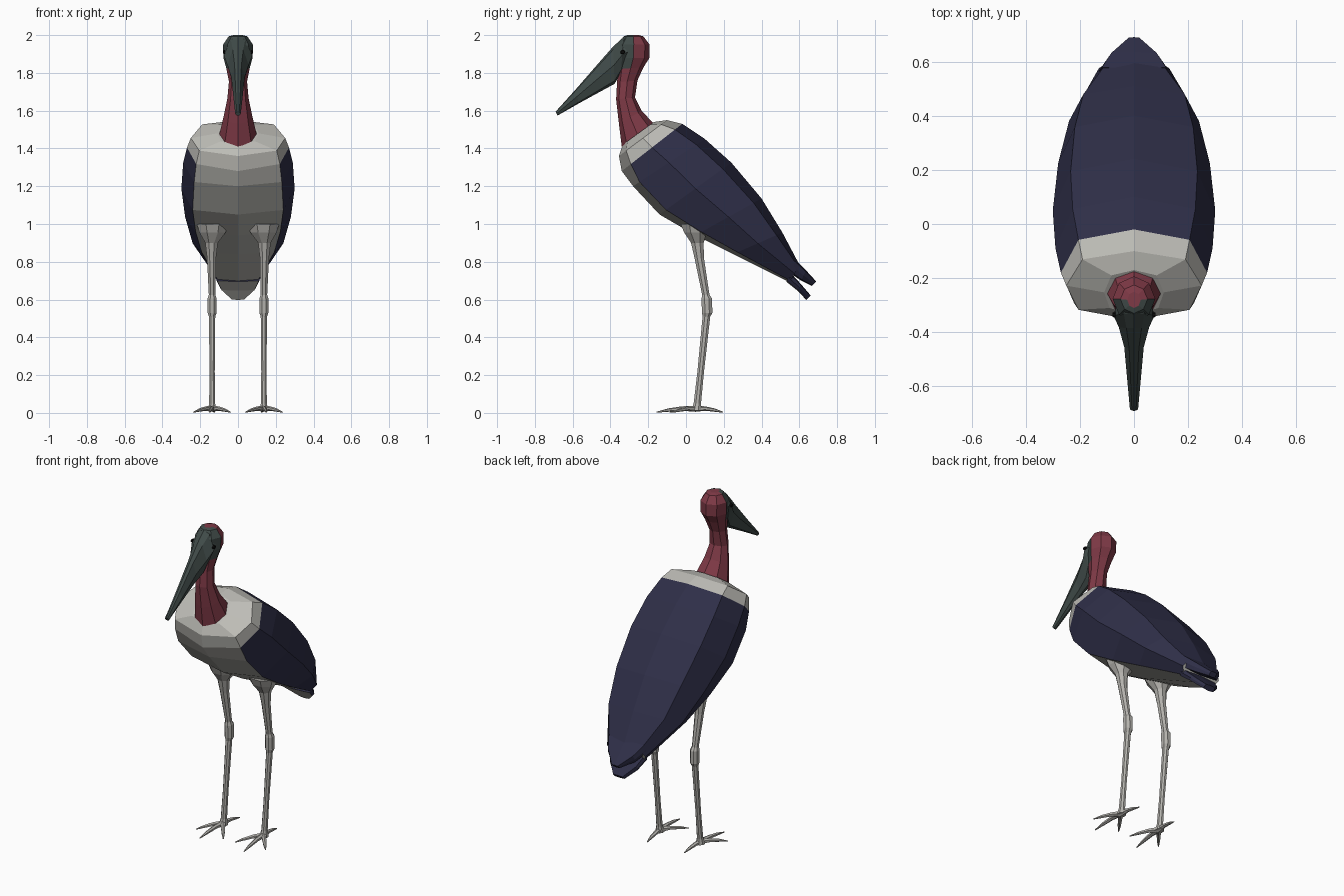
import bpy, bmesh, math
from mathutils import Vector

if "Cube" in bpy.data.objects:
    bpy.data.objects.remove(bpy.data.objects["Cube"])


def material(name, rgb):
    m = bpy.data.materials.new(name)
    m.diffuse_color = (*[(c / 255) ** 2.2 for c in rgb], 1)
    m.use_nodes = True
    m.node_tree.nodes["Principled BSDF"].inputs["Base Color"].default_value = m.diffuse_color
    return m


WHITE = material("pale feather", (188, 187, 181))
NAVY = material("dark blue feather", (50, 50, 73))
RED = material("bare red skin", (126, 60, 72))
GREY = material("slate bill", (66, 76, 74))
LEG = material("leg grey", (178, 176, 171))
BLACK = material("eye black", (20, 20, 20))


def loft(name, rings, mats, rule=None):
    """Skin a list of equal-length rings and cap both ends."""
    bm = bmesh.new()
    vs = [[bm.verts.new(p) for p in r] for r in rings]
    n = len(vs[0])
    faces = []
    for i in range(len(vs) - 1):
        for j in range(n):
            k = (j + 1) % n
            f = bm.faces.new((vs[i][j], vs[i][k], vs[i + 1][k], vs[i + 1][j]))
            faces.append((f, i, j))
    bm.faces.new(vs[0])
    bm.faces.new(vs[-1][::-1])
    bmesh.ops.recalc_face_normals(bm, faces=bm.faces)
    bm.normal_update()
    if rule:
        for f, i, j in faces:
            f.material_index = rule(f, i, j)
    me = bpy.data.meshes.new(name)
    bm.to_mesh(me)
    bm.free()
    for m in mats:
        me.materials.append(m)
    ob = bpy.data.objects.new(name, me)
    bpy.context.collection.objects.link(ob)
    return ob


def section(ya, za, yb, zb, w, profile):
    """Symmetric eight-point ring between a top and a bottom point."""
    half = [(w * x, ya + (yb - ya) * t, za + (zb - za) * t) for t, x in profile]
    return half + [(-x, y, z) for x, y, z in half[-2:0:-1]]


def ellipse(c, u, v, n=8):
    c, u, v = Vector(c), Vector(u), Vector(v)
    return [c + u * math.cos(a) + v * math.sin(a)
            for a in (2 * math.pi * (i + .5) / n for i in range(n))]


# Body: pale collar, dark back and wings, pale belly
FRONT = [(0, 0), (.12, .76), (.5, 1), (.85, .82), (1, 0)]
REAR = [(0, 0), (.12, .78), (.5, 1), (.91, .8), (1, 0)]
body = [
    (-.17, 1.54, -.335, 1.42, .11, FRONT),
    (-.10, 1.55, -.355, 1.36, .25, FRONT),
    (-.02, 1.53, -.34, 1.28, .27, FRONT),
    (.10, 1.45, -.28, 1.20, .29, REAR),
    (.24, 1.325, -.14, 1.05, .30, REAR),
    (.40, 1.135, .05, .94, .28, REAR),
    (.51, .955, .25, .84, .24, REAR),
    (.60, .785, .55, .69, .13, REAR),
]
loft("body", [section(*s) for s in body], [WHITE, NAVY],
     lambda f, i, j: 1 if i > 1 and j not in (3, 4) else 0)

# Split tail
TAIL = [(0, 0), (.1, .92), (.5, 1), (.9, .92), (1, 0)]
upper = [(.58, .81, .55, .74, .13), (.635, .755, .61, .70, .09), (.69, .695, .667, .672, .022)]
lower = [(.56, .735, .53, .695, .12), (.61, .68, .59, .647, .095), (.66, .622, .637, .598, .035)]
loft("upper_tail", [section(*s, TAIL) for s in upper], [NAVY])
loft("lower_tail", [section(*s, TAIL) for s in lower], [NAVY, WHITE],
     lambda f, i, j: 1 if j in (3, 4) else 0)

# Neck and head, with a slate face
ROUND = [(0, 0), (.15, .7), (.5, 1), (.85, .7), (1, 0)]
neck = [
    (-.17, 1.53, -.34, 1.41, .10), (-.235, 1.60, -.355, 1.53, .077),
    (-.27, 1.67, -.37, 1.66, .056), (-.257, 1.76, -.365, 1.75, .048),
    (-.225, 1.83, -.36, 1.82, .062), (-.193, 1.88, -.365, 1.88, .077),
    (-.193, 1.95, -.36, 1.95, .079), (-.225, 1.993, -.33, 1.993, .05),
    (-.25, 2.0, -.31, 2.0, .025),
]
loft("neck_and_head", [section(*s, ROUND) for s in neck], [RED, GREY],
     lambda f, i, j: 1 if i >= 4 and f.calc_center_median().y < -.27 else 0)

# Long wedge bill
BILL = [(0, 0), (.08, .5), (.5, 1), (.92, .55), (1, 0)]
bill = [
    (-.275, 1.998, -.30, 1.85, .06), (-.33, 1.99, -.345, 1.80, .076),
    (-.385, 1.94, -.378, 1.742, .056), (-.46, 1.855, -.45, 1.703, .036),
    (-.58, 1.717, -.57, 1.637, .025), (-.69, 1.595, -.68, 1.574, .015),
]
loft("bill", [section(*s, BILL) for s in bill], [GREY])

for side, s in (("left", 1), ("right", -1)):
    # Eye
    loft(side + "_eye", [ellipse((s * x, -.335, 1.91), (0, r, 0), (0, 0, r))
                         for x, r in ((.068, .013), (.079, .009))], [BLACK])
    # Leg: flared thigh, knobbly joint, thin shank (x, y, z, rx, ry)
    leg = [
        (.135, .05, 1.0, .09, .085), (.135, .05, .955, .075, .065),
        (.14, .06, .90, .036, .036), (.14, .07, .82, .026, .027),
        (.137, .105, .625, .019, .021), (.137, .11, .605, .026, .030),
        (.137, .112, .53, .026, .030), (.137, .108, .51, .018, .022),
        (.137, .078, .22, .015, .019), (.137, .06, .05, .017, .021),
        (.137, .055, .012, .026, .03),
    ]
    loft(side + "_leg", [ellipse((s * x, y, z), (rx, 0, 0), (0, ry, 0))
                         for x, y, z, rx, ry in leg], [LEG])
    # Toes: three forward, one back
    toes = {"inner": (.04, -.085), "middle": (.15, -.155),
            "outer": (.235, -.07), "hind": (.125, .195)}
    for toe, (tx, ty) in toes.items():
        a, b = Vector((s * .137, .05, 0)), Vector((s * tx, ty, 0))
        across = (b - a).normalized().cross(Vector((0, 0, 1)))
        steps = ((0, .022, .018), (.35, .023, .013), (.7, .015, .010), (1, .004, .003))
        loft(f"{side}_{toe}_toe",
             [ellipse(a.lerp(b, t) + Vector((0, 0, z)), across * r, (0, 0, r * .9), 6)
              for t, z, r in steps], [LEG])
